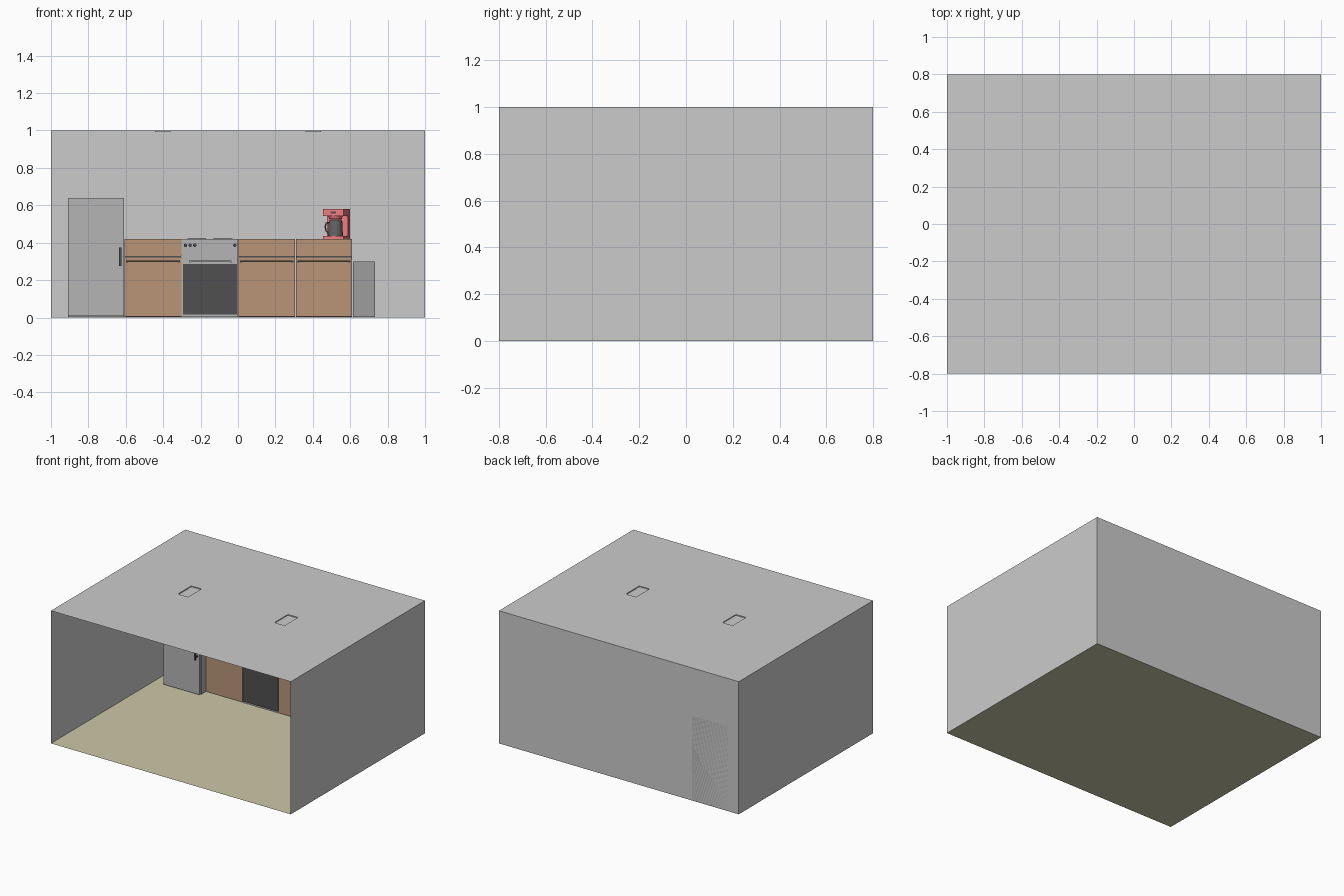
import bpy, bmesh, math
from mathutils import Vector, Matrix

if "Cube" in bpy.data.objects:
    bpy.data.objects.remove(bpy.data.objects["Cube"])


def material(name, r, g, b):
    m = bpy.data.materials.new(name)
    m.diffuse_color = (r, g, b, 1)
    m.use_nodes = True
    m.node_tree.nodes["Principled BSDF"].inputs["Base Color"].default_value = m.diffuse_color
    return m


OLIVE = material("floor_olive", 0.60, 0.58, 0.39)
WOOD = material("wood", 0.49, 0.30, 0.19)
STEEL = material("dark_steel", 0.46, 0.46, 0.46)
BIN = material("bin_grey", 0.34, 0.34, 0.34)
BLACK = material("black", 0.08, 0.08, 0.08)
GLASS = material("dark_glass", 0.13, 0.13, 0.13)
RED = material("red", 0.85, 0.20, 0.22)


def finish(name, bm, mat=None, smooth=False):
    me = bpy.data.meshes.new(name)
    bm.to_mesh(me)
    bm.free()
    ob = bpy.data.objects.new(name, me)
    bpy.context.collection.objects.link(ob)
    if mat:
        me.materials.append(mat)
    if smooth:
        bpy.context.view_layer.objects.active = ob
        ob.select_set(True)
        bpy.ops.object.shade_smooth_by_angle(angle=math.radians(35))
        ob.select_set(False)
    return ob


def box(name, x, y, z, mat=None):
    """Box from (min, max) ranges."""
    bm = bmesh.new()
    size = [r[1] - r[0] for r in (x, y, z)]
    mid = [(r[0] + r[1]) / 2 for r in (x, y, z)]
    bmesh.ops.create_cube(bm, size=1, matrix=Matrix.Translation(mid) @ Matrix.Diagonal((*size, 1)))
    return finish(name, bm, mat)


def cylinder(name, loc, r1, r2, depth, mat, axis='Z', segs=24):
    bm = bmesh.new()
    rot = {'Z': Matrix(), 'X': Matrix.Rotation(math.pi / 2, 4, 'Y'),
           'Y': Matrix.Rotation(math.pi / 2, 4, 'X')}[axis]
    bmesh.ops.create_cone(bm, cap_ends=True, segments=segs, radius1=r1, radius2=r2,
                          depth=depth, matrix=Matrix.Translation(loc) @ rot)
    return finish(name, bm, mat, True)


def bar_handle(name, x0, x1, y, z, mat):
    """Horizontal bar on two short stand-offs, fixed to a front at y."""
    box(name, (x0, x1), (y - 0.02, y - 0.013), (z - 0.004, z + 0.004), mat)
    for i, x in enumerate((x0 + 0.006, x1 - 0.006)):
        box(f"{name}_post_{i}", (x - 0.004, x + 0.004), (y - 0.015, y), (z - 0.006, z + 0.006), mat)


def sheet(name, pts, mat=None):
    bm = bmesh.new()
    bm.faces.new([bm.verts.new(p) for p in pts])
    return finish(name, bm, mat)


# Room shell: thin sheets, open at the front
sheet("floor", [(-1, -.8, 0), (1, -.8, 0), (1, .8, 0), (-1, .8, 0)], OLIVE)
sheet("back_wall", [(-1, .8, 0), (1, .8, 0), (1, .8, 1), (-1, .8, 1)])
for side, x in (("left", -1), ("right", 1)):
    sheet(side + "_wall", [(x, -.8, 0), (x, .8, 0), (x, .8, 1), (x, -.8, 1)])

# Ceiling grid with two shallow recessed light trays
bm = bmesh.new()
xs = (-1, -.445, -.36, .36, .445, 1)
ys = (-.8, -.08, .08, .8)
grid = [[bm.verts.new((x, y, 1)) for y in ys] for x in xs]
trays = []
for i in range(5):
    for j in range(3):
        f = bm.faces.new((grid[i][j], grid[i + 1][j], grid[i + 1][j + 1], grid[i][j + 1]))
        if j == 1 and i in (1, 3):
            trays.append(f)
sunk = bmesh.ops.extrude_discrete_faces(bm, faces=trays)["faces"]
bmesh.ops.translate(bm, vec=(0, 0, -0.007), verts=[v for f in sunk for v in f.verts])
finish("ceiling_with_light_trays", bm)

# Fridge with door and vertical handle
box("fridge_body", (-.91, -.61), (.435, .8), (.002, .64), STEEL)
box("fridge_door", (-.91, -.61), (.41, .432), (.008, .64), STEEL)
box("fridge_handle", (-.635, -.622), (.38, .39), (.275, .375), BLACK)
for i, z in enumerate((.29, .355)):
    box(f"fridge_handle_post_{i}", (-.635, -.622), (.385, .41), (z, z + .01), BLACK)

# Base cabinets: drawer over door, with a bar handle
for i, (a, b) in enumerate(((-.607, -.303), (.003, .305), (.309, .61))):
    box(f"cabinet_{i}", (a, b), (.498, .8), (.002, .42), WOOD)
    box(f"cabinet_gap_{i}", (a + .002, b - .002), (.495, .499), (.315, .335), BLACK)
    box(f"cabinet_drawer_{i}", (a, b), (.487, .498), (.328, .42), WOOD)
    box(f"cabinet_door_{i}", (a, b), (.487, .498), (.005, .322), WOOD)
    bar_handle(f"cabinet_handle_{i}", a + .008, b - .008, .487, .30, BLACK)

# Cooker with oven door, knobs and hob rings
box("cooker_body", (-.301, .001), (.49, .8), (.002, .42), STEEL)
box("oven_door", (-.295, -.005), (.482, .49), (.015, .285), BLACK)
bar_handle("oven_handle", -.262, -.034, .49, .30, STEEL)
for i, x in enumerate((-.281, -.256, -.231, -.017)):
    cylinder(f"cooker_knob_{i}", (x, .483, .386), .009, .009, .014, BLACK, 'Y', 16)
for i, (x, y) in enumerate([(x, y) for x in (-.22, -.08) for y in (.57, .71)]):
    cylinder(f"hob_ring_{i}", (x, y, .4205), .05, .05, .002, BLACK)

# Waste bin beside the cabinets
box("waste_bin", (.615, .733), (.52, .79), (.002, .30), BIN)

# Coffee machine, built square and then turned slightly to the left
parts = [
    box("coffee_base", (-.057, .057), (-.068, .068), (.42, .436), RED),
    box("coffee_column", (-.057, .057), (.02, .068), (.436, .55), RED),
    box("coffee_head", (-.057, .057), (-.068, .068), (.543, .58), RED),
    box("coffee_panel", (-.016, .016), (-.07, -.067), (.556, .568), BLACK),
    cylinder("coffee_filter", (0, -.022, .536), .034, .04, .016, RED),
    cylinder("coffee_jug", (0, -.022, .475), .04, .036, .078, GLASS),
    cylinder("coffee_jug_rim", (0, -.022, .519), .034, .03, .012, BLACK),
]

# Curved jug handle
cu = bpy.data.curves.new("coffee_jug_handle", 'CURVE')
cu.dimensions = '3D'
cu.bevel_depth = .004
cu.bevel_resolution = 2
cu.use_fill_caps = True
sp = cu.splines.new('POLY')
path = [(-.034, .508), (-.05, .504), (-.055, .485), (-.05, .462), (-.038, .452)]
sp.points.add(len(path) - 1)
for p, (x, z) in zip(sp.points, path):
    p.co = (x, -.03, z, 1)
cu.materials.append(BLACK)
handle = bpy.data.objects.new("coffee_jug_handle", cu)
bpy.context.collection.objects.link(handle)
parts.append(handle)

for ob in parts:
    ob.location = Vector((.527, .64, 0))
    ob.rotation_euler.z = math.radians(-15)
